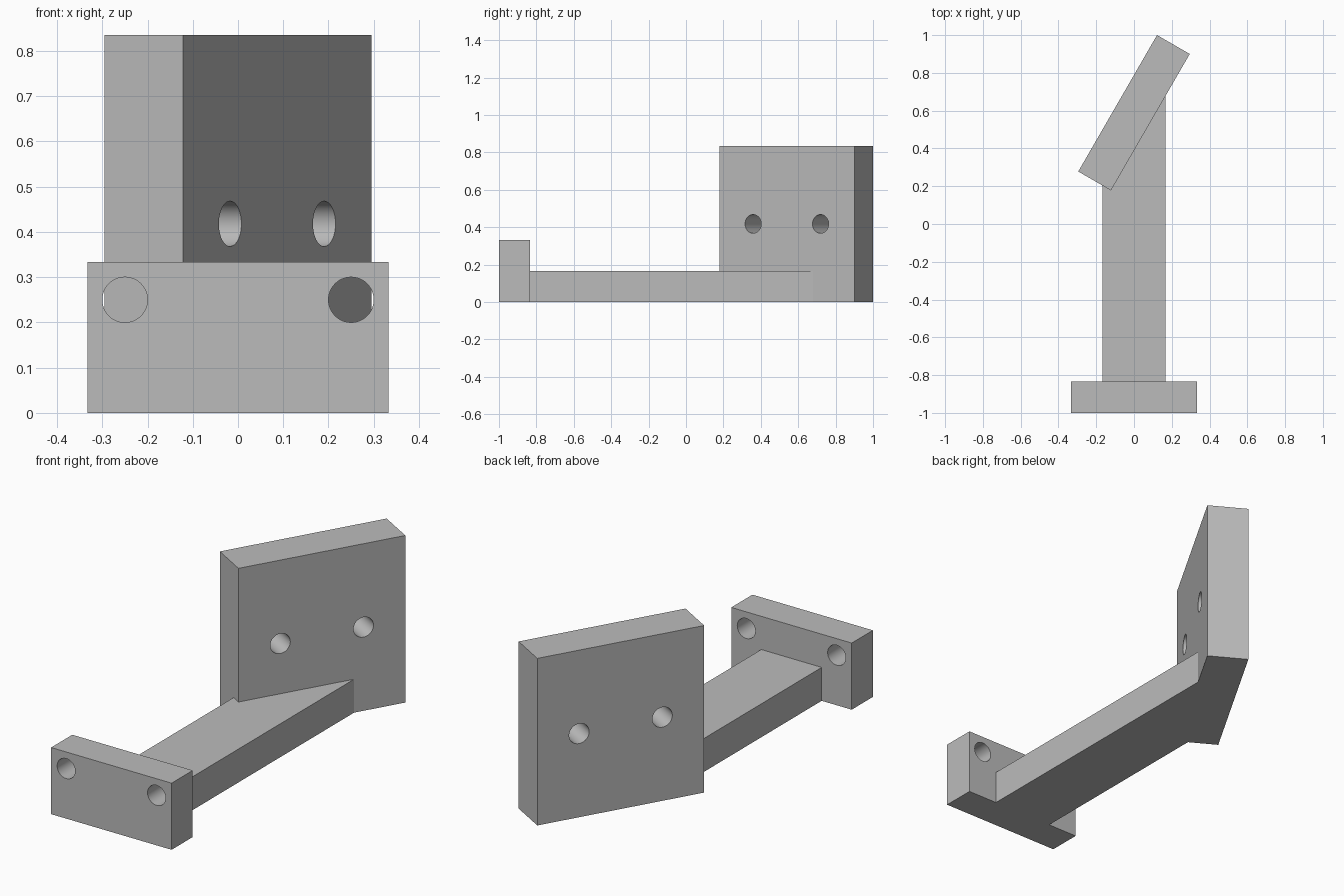
import bpy
import math
from mathutils import Matrix, Vector

old = bpy.data.objects.get("Cube")
if old:
    bpy.data.objects.remove(old, do_unlink=True)

grey = bpy.data.materials.new("plain grey")
grey.use_nodes = True
grey.diffuse_color = (0.5, 0.5, 0.5, 1)
grey.node_tree.nodes["Principled BSDF"].inputs["Base Color"].default_value = (0.5, 0.5, 0.5, 1)


def prism(name, outline, height):
    """Extrude a plan outline upward from the floor."""
    n = len(outline)
    verts = [(x, y, z) for z in (0, height) for x, y in outline]
    faces = [tuple(reversed(range(n))), tuple(range(n, 2 * n))]
    faces += [(i, (i + 1) % n, (i + 1) % n + n, i + n) for i in range(n)]
    mesh = bpy.data.meshes.new(name)
    mesh.from_pydata(verts, [], faces)
    mesh.materials.append(grey)
    obj = bpy.data.objects.new(name, mesh)
    bpy.context.collection.objects.link(obj)
    return obj


def combine(target, other, operation):
    """Apply a boolean and discard the helper."""
    mod = target.modifiers.new(operation.lower(), 'BOOLEAN')
    mod.operation = operation
    mod.solver = 'EXACT'
    mod.object = other
    bpy.ops.object.select_all(action='DESELECT')
    bpy.context.view_layer.objects.active = target
    target.select_set(True)
    bpy.ops.object.modifier_apply(modifier=mod.name)
    bpy.data.objects.remove(other, do_unlink=True)


def drill(target, centre, angle):
    """Round hole along the horizontal direction at this angle."""
    bpy.ops.mesh.primitive_cylinder_add(vertices=48, radius=0.05, depth=0.4)
    cutter = bpy.context.object
    cutter.hide_render = True
    cutter.data.materials.append(grey)
    cutter.data.transform(Matrix.Translation(centre) @ Matrix.Rotation(angle, 4, 'Z')
                          @ Matrix.Rotation(math.pi / 2, 4, 'Y'))
    combine(target, cutter, 'DIFFERENCE')


# Front mounting foot, connecting arm and angled plate
bracket = prism("bracket", [(-0.333, -1), (0.333, -1), (0.333, -0.833), (-0.333, -0.833)], 0.333)
arm = prism("arm", [(-0.167, -0.9), (0.167, -0.9), (0.167, 0.75), (-0.167, 0.3)], 0.167)

slope = math.radians(60)
along = Vector((math.cos(slope), math.sin(slope), 0))
across = Vector((along.y, -along.x, 0))
middle = Vector((0, 0.589, 0))
corners = [middle + along * a * 0.417 + across * b * 0.1
           for a, b in ((-1, -1), (-1, 1), (1, 1), (1, -1))]
plate = prism("angled_plate", [(c.x, c.y) for c in corners], 0.835)

# Screw holes
for side in (-1, 1):
    drill(bracket, Vector((side * 0.25, -0.917, 0.25)), math.pi / 2)
    drill(plate, middle + along * side * 0.208 + Vector((0, 0, 0.418)), slope - math.pi / 2)

# One solid body
combine(bracket, arm, 'UNION')
combine(bracket, plate, 'UNION')
bpy.ops.object.shade_smooth_by_angle(angle=math.radians(30))
